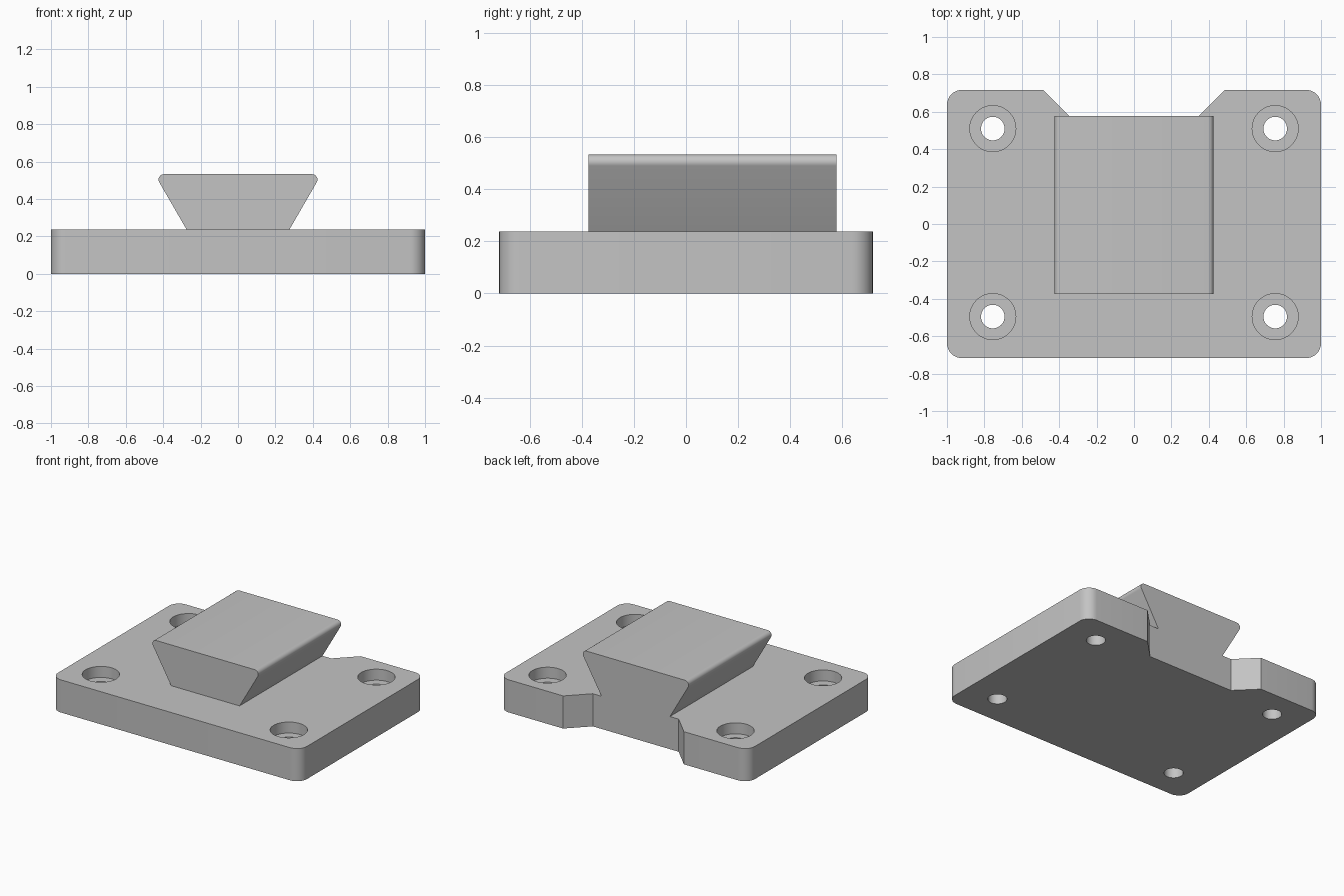
import bpy
import bmesh
from math import cos, sin, pi, radians
from mathutils import Vector

if "Cube" in bpy.data.objects:
    bpy.data.objects.remove(bpy.data.objects["Cube"], do_unlink=True)

GREY = (0.55, 0.55, 0.55, 1.0)
grey = bpy.data.materials.new("plain_grey")
grey.use_nodes = True
grey.diffuse_color = GREY
grey.node_tree.nodes["Principled BSDF"].inputs["Base Color"].default_value = GREY

PLATE_TOP = 0.237
BLOCK_TOP = 0.533


def rounded(points, steps=8):
    """Outline from (x, y, radius) corners; radius 0 keeps the corner sharp."""
    outline = []
    for i, (x, y, r) in enumerate(points):
        corner = Vector((x, y))
        if r == 0:
            outline.append(corner)
            continue
        before = (Vector(points[i - 1][:2]) - corner).normalized()
        after = (Vector(points[(i + 1) % len(points)][:2]) - corner).normalized()
        half = before.angle(after) / 2
        centre = corner + (before + after).normalized() * r / sin(half)
        tangent = r * cos(half) / sin(half)
        start = corner + before * tangent - centre
        end = corner + after * tangent - centre
        sweep = start.angle_signed(end)
        for s in range(steps + 1):
            a = -sweep * s / steps
            outline.append(centre + Vector((start.x * cos(a) - start.y * sin(a),
                                            start.x * sin(a) + start.y * cos(a))))
    return outline


def prism(name, coords, direction):
    """Solid made by sweeping a flat outline along a direction."""
    bm = bmesh.new()
    face = bm.faces.new([bm.verts.new(c) for c in coords])
    swept = bmesh.ops.extrude_face_region(bm, geom=[face], use_keep_orig=True)["geom"]
    bmesh.ops.translate(bm, vec=direction,
                        verts=[v for v in swept if isinstance(v, bmesh.types.BMVert)])
    bmesh.ops.recalc_face_normals(bm, faces=bm.faces[:])
    mesh = bpy.data.meshes.new(name)
    bm.to_mesh(mesh)
    bm.free()
    mesh.materials.append(grey)
    obj = bpy.data.objects.new(name, mesh)
    bpy.context.collection.objects.link(obj)
    return obj


def combine(target, other, operation):
    """Apply a boolean and remove the helper object."""
    mod = target.modifiers.new(operation.lower(), 'BOOLEAN')
    mod.operation = operation
    mod.solver = 'EXACT'
    mod.object = other
    bpy.context.view_layer.objects.active = target
    bpy.ops.object.modifier_apply(modifier=mod.name)
    bpy.data.objects.remove(other, do_unlink=True)


def cylinder(name, x, y, radius, bottom, top, sides=48):
    ring = [(x + radius * cos(2 * pi * i / sides), y + radius * sin(2 * pi * i / sides), bottom)
            for i in range(sides)]
    return prism(name, ring, (0, 0, top - bottom))


# Base plate with rounded corners and a flared notch in the back edge
right_half = [(1, -0.717, 0.08), (1, 0.717, 0.08), (0.485, 0.717, 0), (0.345, 0.577, 0)]
left_half = [(-x, y, r) for x, y, r in reversed(right_half)]
outline = rounded(right_half + left_half)
plate = prism("mounting_plate", [(p.x, p.y, 0) for p in outline], (0, 0, PLATE_TOP))

# Dovetail rail, rooted in the plate and flush with the notch
root = 0.12
profile = rounded([(-0.275, root, 0), (0.275, root, 0), (0.275, PLATE_TOP, 0),
                   (0.446, BLOCK_TOP, 0.029), (-0.446, BLOCK_TOP, 0.029),
                   (-0.275, PLATE_TOP, 0)])
rail = prism("dovetail_rail", [(p.x, -0.375, p.y) for p in profile], (0, 0.952, 0))
combine(plate, rail, 'UNION')

# Counterbored screw holes
for x in (-0.755, 0.755):
    for y in (-0.495, 0.51):
        combine(plate, cylinder("screw_hole", x, y, 0.063, -0.1, 0.4), 'DIFFERENCE')
        combine(plate, cylinder("counterbore", x, y, 0.123, PLATE_TOP - 0.08, 0.4), 'DIFFERENCE')

# Smooth the rounded surfaces only
bpy.ops.object.select_all(action='DESELECT')
plate.select_set(True)
bpy.context.view_layer.objects.active = plate
bpy.ops.object.shade_smooth_by_angle(angle=radians(25))
